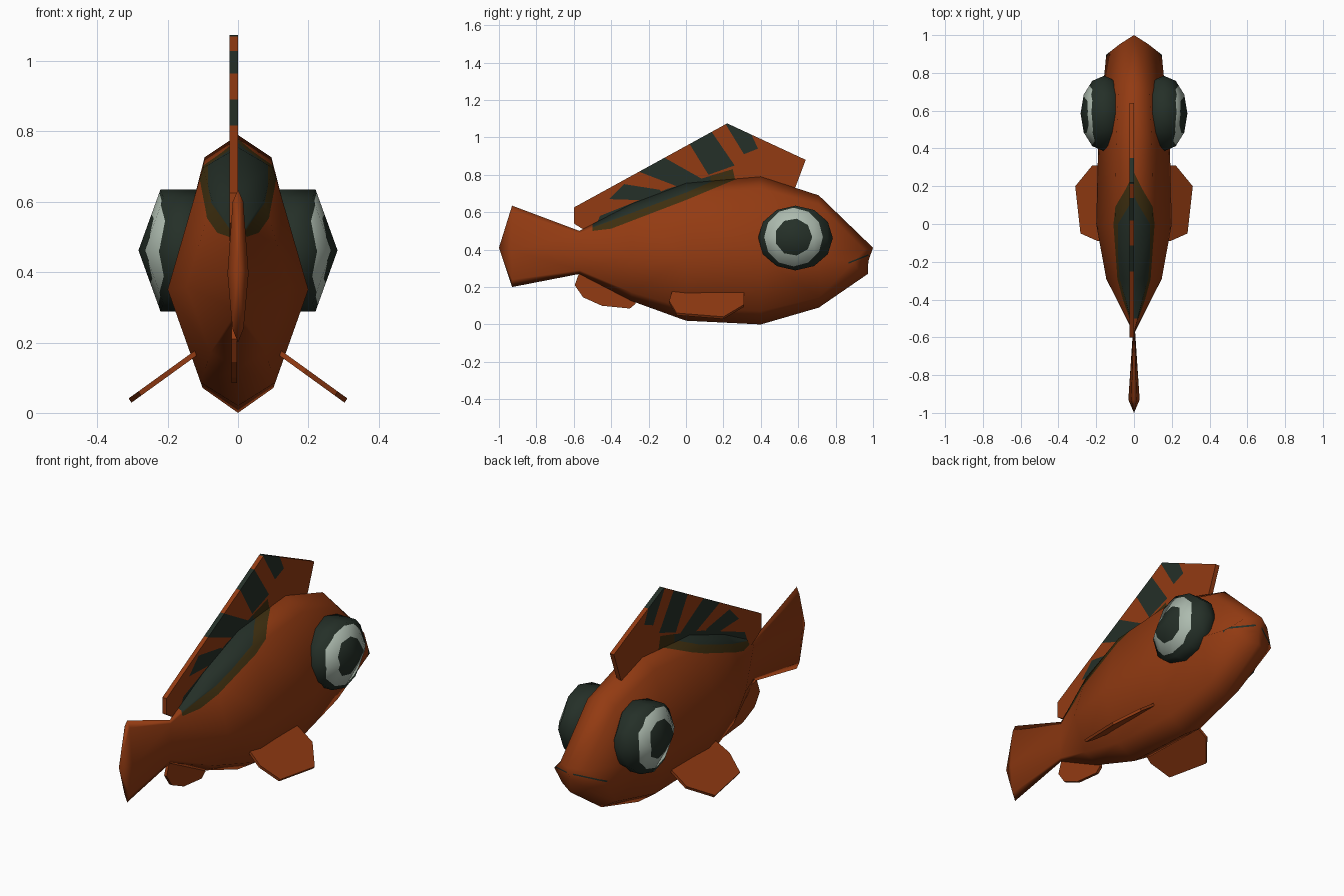
import bpy, bmesh
from math import sin, cos, pi
from mathutils import Vector

if "Cube" in bpy.data.objects:
    bpy.data.objects.remove(bpy.data.objects["Cube"])


def material(name, rgb):
    m = bpy.data.materials.new(name)
    m.use_nodes = True
    m.diffuse_color = (*rgb, 1)
    m.node_tree.nodes["Principled BSDF"].inputs["Base Color"].default_value = (*rgb, 1)
    return m


MATS = [material("orange", (.29, .043, .006)), material("dark_green", (.018, .029, .021)),
        material("olive", (.048, .028, .005)), material("pale_green", (.42, .5, .43))]
ORANGE, DARK, OLIVE, PALE = range(4)


def loft(rings, start, end):
    """Skin over equal-sized rings, closed with a point at each end."""
    bm = bmesh.new()
    loops = [[bm.verts.new(p) for p in ring] for ring in rings]
    n = len(loops[0])
    a, b = bm.verts.new(start), bm.verts.new(end)
    for i in range(n):
        j = (i + 1) % n
        bm.faces.new((a, loops[0][j], loops[0][i]))
        bm.faces.new((b, loops[-1][i], loops[-1][j]))
        for r, s in zip(loops, loops[1:]):
            bm.faces.new((r[i], r[j], s[j], s[i]))
    bmesh.ops.recalc_face_normals(bm, faces=bm.faces)
    return bm


def slab(outline, offset):
    """Flat plate from an outline, thickened along offset."""
    bm = bmesh.new()
    face = bm.faces.new([bm.verts.new(p) for p in outline])
    out = bmesh.ops.extrude_face_region(bm, geom=[face], use_keep_orig=True)
    moved = [v for v in out["geom"] if isinstance(v, bmesh.types.BMVert)]
    bmesh.ops.translate(bm, verts=moved, vec=offset)
    bmesh.ops.recalc_face_normals(bm, faces=bm.faces)
    return bm


def inside(poly, p):
    sides = [(b[0] - a[0]) * (p.z - a[1]) - (b[1] - a[1]) * (p.y - a[0])
             for a, b in zip(poly, poly[1:] + poly[:1])]
    return all(s > 0 for s in sides) or all(s < 0 for s in sides)


def paint(bm, poly, colour, where=lambda c: True):
    """Cut a convex side-view polygon into the faces and colour its inside."""
    for a, b in zip(poly, poly[1:] + poly[:1]):
        faces = [f for f in bm.faces if where(f.calc_center_median())]
        geom = faces + list({e for f in faces for e in f.edges}) \
            + list({v for f in faces for v in f.verts})
        bmesh.ops.bisect_plane(bm, geom=geom, dist=1e-5, plane_co=(0, a[0], a[1]),
                               plane_no=(0, a[1] - b[1], b[0] - a[0]))
    for f in bm.faces:
        c = f.calc_center_median()
        if where(c) and inside(poly, c):
            f.material_index = colour


def store_normals(bm):
    """Remember the smooth normals so that later cuts do not disturb the shading."""
    bm.normal_update()
    layer = bm.verts.layers.float_vector.new("smooth")
    for v in bm.verts:
        v[layer] = v.normal
    bmesh.ops.triangulate(bm, faces=bm.faces)


def finish(bm, name):
    layer = bm.verts.layers.float_vector.get("smooth")
    normals = None
    if layer:
        normals = [Vector(v[layer]).normalized() for v in bm.verts]
        bm.verts.layers.float_vector.remove(layer)
        for f in bm.faces:
            f.smooth = True
    mesh = bpy.data.meshes.new(name)
    bm.to_mesh(mesh)
    bm.free()
    for m in MATS:
        mesh.materials.append(m)
    if normals:
        mesh.normals_split_custom_set_from_vertices(normals)
    bpy.context.collection.objects.link(bpy.data.objects.new(name, mesh))


# Body and tail: eight-sided sections given as y, top, bottom, half width
SECTION = [(0, 1), (.5, .92), (1, .45), (.53, .09), (0, 0), (-.53, .09), (-1, .45), (-.5, .92)]
STATIONS = [(.71, .69, .09, .165), (.4, .79, 0, .19), (0, .755, .02, .2),
            (-.29, .645, .125, .147), (-.57, .5, .27, .006), (-.93, .635, .2, .03)]


def section(y, top, bottom, width):
    return [(u * width, y, bottom + v * (top - bottom)) for u, v in SECTION]


# The snout section sweeps back at the sides and under the chin
snout = [(x, y - .6 * abs(x) - .2 * (.41 - z), z) for x, y, z in section(1, .41, .27, .147)]
body = loft([snout] + [section(*s) for s in STATIONS], (0, .975, .34), (0, -1, .41))
store_normals(body)

# Back patch with an olive rim, and the mouth line
on_back = lambda c: -.6 < c.y < .72 and c.z > .3
on_head = lambda c: c.y > .71
paint(body, [(-.5, .5), (-.4, .512), (0, .665), (.3, .79), (.2, .9), (-.5, .9)], OLIVE, on_back)
paint(body, [(-.5, .515), (-.4, .535), (0, .705), (.2, .78), (.1, .9), (-.5, .9)], DARK, on_back)
paint(body, [(.87, .325), (.87, .333), (.975, .375), (.975, .367)], DARK, on_head)
finish(body, "body")

# Eyes: six-sided balls with their poles along y, ringed with a pale iris
EYE = Vector((.158, .585, .462))


def circle(radius, sides):
    return [(EYE.y - .01 + radius * cos(2 * pi * k / sides),
             EYE.z + .005 + radius * sin(2 * pi * k / sides)) for k in range(sides)]


for side, label in ((1, "left"), (-1, "right")):
    def ball_point(k, t):
        r = .2 * sin(pi * k / 6)
        return (side * (EYE.x + .625 * r * cos(t)), EYE.y + .2 * cos(pi * k / 6), EYE.z + r * sin(t))

    eye = loft([[ball_point(k, i * pi / 3) for i in range(6)] for k in range(1, 6)],
               ball_point(0, 0), ball_point(6, 0))
    store_normals(eye)
    for f in eye.faces:
        f.material_index = DARK
    outer = lambda c: side * c.x > EYE.x
    paint(eye, circle(.157, 12), PALE, outer)
    paint(eye, circle(.1, 9), DARK, outer)
    finish(eye, label + "_eye")

    # Pectoral fins slope outwards and down from the belly
    fin = [(-.07, .185), (-.09, .12), (-.05, .055), (.2, .035), (.31, .1), (.31, .185)]
    pectoral = slab([(side * (.13 + 1.385 * (.16 - z)), y, z - .006) for y, z in fin],
                    (side * .008, 0, .012))
    finish(pectoral, label + "_pectoral_fin")

# Dorsal fin with dark stripes that fan towards the tail
dorsal = slab([(-.024, y, z) for y, z in [(-.6, .625), (.22, 1.075), (.64, .88), (.58, .72),
                                          (-.52, .49), (-.6, .54)]], (.024, 0, 0))
STRIPES = [[(.2, 1.09), (.32, 1.08), (.385, .94), (.31, .91)],
           [(.01, .98), (.13, 1.04), (.26, .85), (.12, .8)],
           [(-.26, .82), (-.13, .9), (.1, .77), (0, .72)],
           [(-.41, .67), (-.33, .75), (-.14, .72), (-.1, .66)],
           [(-.5, .48), (-.46, .58), (-.1, .725), (.25, .83), (.27, .74)]]
for stripe in STRIPES:
    paint(dorsal, stripe, DARK)
paint(dorsal, [(.13, .7), (.13, .795), (.25, .83), (.27, .74)], OLIVE)
finish(dorsal, "dorsal_fin")

# Anal fin under the tail root
anal = slab([(-.018, y, z) for y, z in [(-.57, .28), (-.595, .21), (-.55, .145), (-.45, .1),
                                        (-.3, .085), (-.27, .11), (-.3, .25)]], (.015, 0, 0))
finish(anal, "anal_fin")
